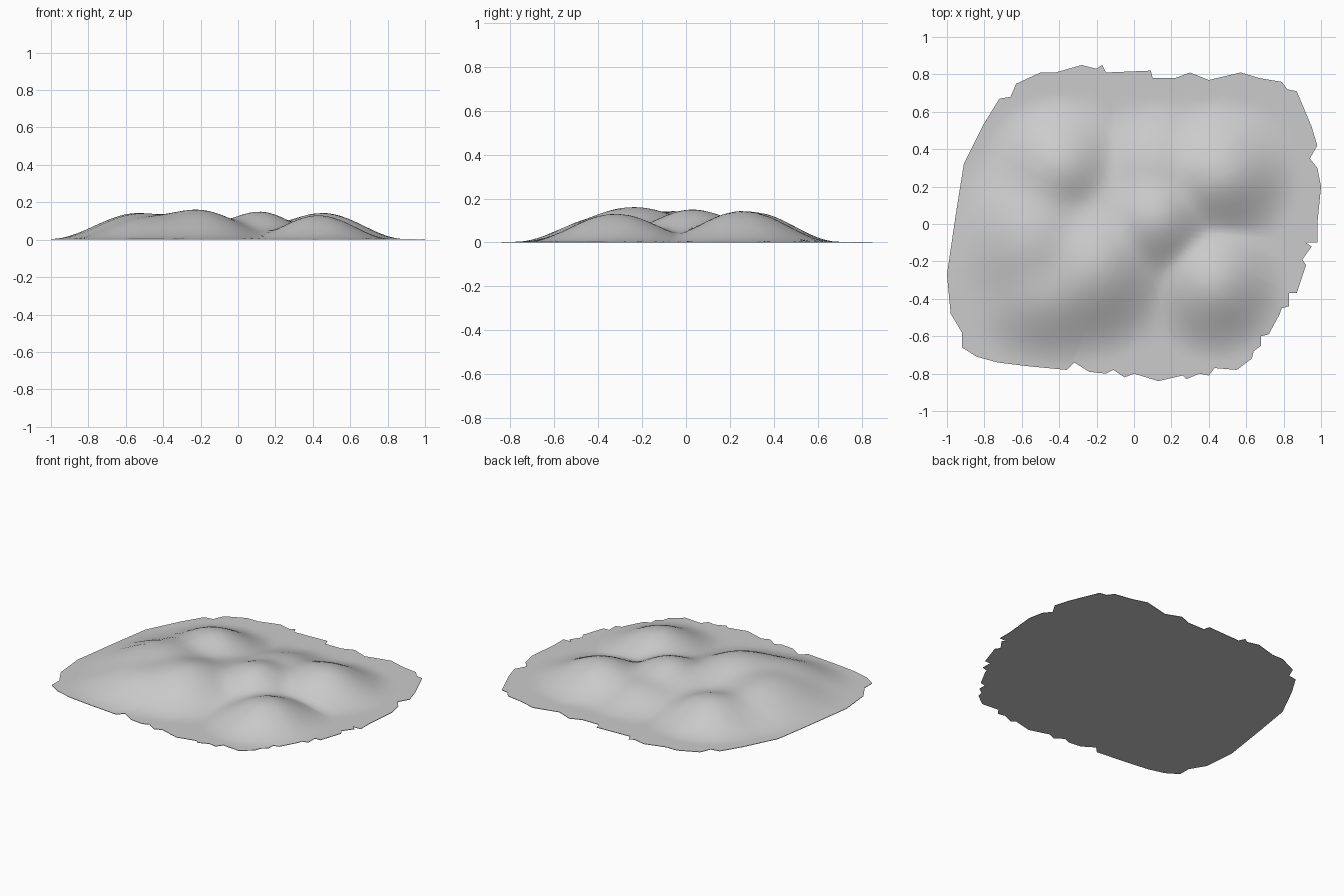
import bpy
import bmesh
import math

RINGS = 40          # concentric rings from the centre to the edge
EDGE_SPLITS = 2     # pieces per outline edge
RIM = 0.003         # thickness of the flat rim

# Ragged ground outline, counter-clockwise from the +x side
OUTLINE = [
    (1, .2), (.98, .3), (.94, .35), (.98, .42), (.95, .52), (.87, .71),
    (.82, .72), (.79, .76), (.67, .78), (.57, .81), (.4, .77), (.3, .81),
    (.22, .78), (.1, .78), (.09, .82), (-.15, .81), (-.17, .85), (-.2, .83),
    (-.28, .85), (-.42, .81), (-.5, .81), (-.63, .75), (-.66, .68),
    (-.72, .67), (-.8, .54), (-.91, .32), (-.95, .07), (-1, -.27),
    (-.98, -.48), (-.92, -.58), (-.92, -.66), (-.84, -.71), (-.73, -.74),
    (-.57, -.76), (-.36, -.78), (-.32, -.74), (-.24, -.79), (-.15, -.8),
    (-.11, -.78), (-.05, -.82), (0, -.8), (.13, -.84), (.26, -.81),
    (.28, -.83), (.35, -.8), (.4, -.81), (.43, -.77), (.55, -.78),
    (.63, -.72), (.64, -.68), (.68, -.65), (.68, -.6), (.72, -.59),
    (.78, -.48), (.79, -.45), (.83, -.44), (.83, -.37), (.87, -.37),
    (.92, -.22), (.9, -.19), (.95, -.12), (.92, -.1), (.98, -.1), (.98, 0),
]

# Hills: centre x, centre y, radius x, radius y, height
HILLS = [
    (-.05, 0, .75, .6, .085),       # broad base
    (-.53, -.08, .48, .55, .14),    # west
    (-.22, -.24, .46, .5, .155),    # main summit
    (-.45, -.38, .48, .4, .11),     # south-west shoulder
    (-.4, .3, .42, .4, .135),       # north-west
    (.12, .03, .38, .4, .14),       # middle
    (.12, .3, .4, .38, .09),        # north saddle
    (.45, .26, .45, .42, .14),      # north-east
    (.43, -.32, .4, .42, .127),     # south-east
]


def ground_height(x, y):
    """Blend the rounded hills into one continuous surface."""
    total = 0
    for cx, cy, rx, ry, height in HILLS:
        d = math.hypot((x - cx) / rx, (y - cy) / ry)
        if d < 1:
            total += (height * (1 + math.cos(math.pi * d)) / 2) ** 3
    return RIM + total ** (1 / 3)


def split_outline(points, pieces):
    """Divide each straight outline edge into equal pieces."""
    result = []
    for (ax, ay), (bx, by) in zip(points, points[1:] + points[:1]):
        for i in range(pieces):
            t = i / pieces
            result.append((ax + (bx - ax) * t, ay + (by - ay) * t))
    return result


def make_material(name, colour):
    material = bpy.data.materials.new(name)
    material.use_nodes = True
    material.diffuse_color = colour
    for node in material.node_tree.nodes:
        if node.type == 'BSDF_PRINCIPLED':
            node.inputs["Base Color"].default_value = colour
            node.inputs["Roughness"].default_value = 0.9
    return material


def build_ground():
    bm = bmesh.new()
    edge = split_outline(OUTLINE, EDGE_SPLITS)
    count = len(edge)

    # Hilly top surface, as rings scaled from the outline
    centre = bm.verts.new((0, 0, ground_height(0, 0)))
    rings = []
    for r in range(1, RINGS + 1):
        s = r / RINGS
        ring = [bm.verts.new((x * s, y * s, RIM if r == RINGS
                              else ground_height(x * s, y * s)))
                for x, y in edge]
        rings.append(ring)
    # Rim side continues down to the flat underside
    rings.append([bm.verts.new((x, y, 0)) for x, y in edge])

    for i in range(count):
        j = (i + 1) % count
        bm.faces.new((centre, rings[0][i], rings[0][j]))
        for inner, outer in zip(rings, rings[1:]):
            bm.faces.new((inner[i], outer[i], outer[j], inner[j]))
    bm.faces.new(list(reversed(rings[-1])))

    mesh = bpy.data.meshes.new("hilly_ground")
    bm.to_mesh(mesh)
    bm.free()
    ground = bpy.data.objects.new("hilly_ground", mesh)
    bpy.context.collection.objects.link(ground)
    return ground


default_cube = bpy.data.objects.get("Cube")
if default_cube:
    bpy.data.objects.remove(default_cube, do_unlink=True)

hilly_ground = build_ground()
hilly_ground.data.materials.append(
    make_material("stone_grey", (0.6, 0.6, 0.6, 1)))

# Smooth slopes with a sharp rim
bpy.ops.object.select_all(action='DESELECT')
hilly_ground.select_set(True)
bpy.context.view_layer.objects.active = hilly_ground
bpy.ops.object.shade_smooth_by_angle(angle=math.radians(40))
